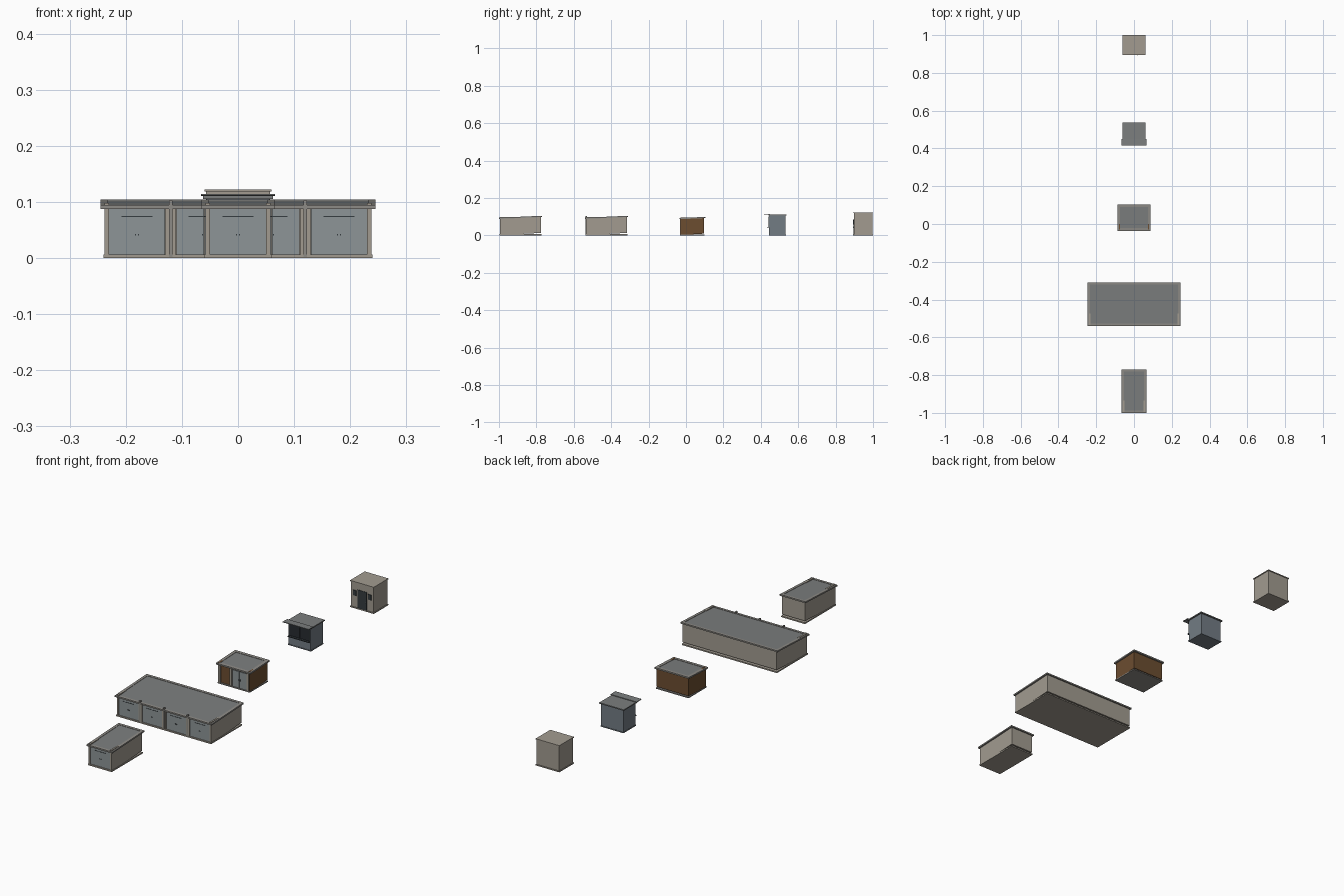
import bpy

cube = bpy.data.objects.get("Cube")
if cube:
    bpy.data.objects.remove(cube, do_unlink=True)


def material(name, r, g, b):
    m = bpy.data.materials.new(name)
    m.use_nodes = True
    m.diffuse_color = (r, g, b, 1)
    m.node_tree.nodes["Principled BSDF"].inputs["Base Color"].default_value = (r, g, b, 1)
    return m


PLASTER = material("plaster", .36, .33, .28)
STEEL = material("steel", .27, .30, .31)
ROOF = material("roofing", .20, .21, .21)
TRIM = material("trim", .27, .26, .24)
WOOD = material("wood", .15, .075, .03)
SLATE = material("slate", .17, .20, .23)
DARK = material("dark_metal", .035, .045, .05)
GLASS = material("dark_glass", .02, .025, .03)


def box(name, xs, ys, zs, mat, rise=0):
    """Box from ranges; rise lifts its back edge to make a slope."""
    verts = [(x, y, z + (rise if j else 0))
             for x in xs for j, y in enumerate(ys) for z in zs]
    faces = [(0, 1, 3, 2), (4, 6, 7, 5), (0, 4, 5, 1),
             (2, 3, 7, 6), (0, 2, 6, 4), (1, 5, 7, 3)]
    mesh = bpy.data.meshes.new(name)
    mesh.from_pydata(verts, [], faces)
    mesh.materials.append(mat)
    ob = bpy.data.objects.new(name, mesh)
    bpy.context.collection.objects.link(ob)
    return ob


def sloped_roof(name, half, y0, y1, low, rise, border):
    """Slab leaning back, with a raised trim on all four edges."""
    def at(y):
        return low + rise * (y - y0) / (y1 - y0)

    def piece(part, xs, ya, yb, under, over, mat):
        z = at(ya)
        box(f"{name}_{part}", xs, (ya, yb), (z - under, z + over), mat, at(yb) - z)

    piece("slab", (-half + border / 2, half - border / 2), y0 + .003, y1 - .003, .003, .001, ROOF)
    piece("front_trim", (-half, half), y0, y0 + border, .004, .0025, TRIM)
    piece("back_trim", (-half, half), y1 - border, y1, .004, .0025, TRIM)
    for side, s in (("left", 1), ("right", -1)):
        xs = sorted((s * half, s * (half - border)))
        piece(side + "_trim", xs, y0 + border, y1 - border, .004, .0025, TRIM)


def garage(name, bays, y0):
    """Row of garage bays with double steel doors."""
    pitch, depth = .12, .22
    half = bays * pitch / 2 - .002
    y1 = y0 + depth
    box(name + "_plinth", (-half - .002, half + .002), (y0 - .002, y1 + .002), (0, .006), PLASTER)
    box(name + "_body", (-half, half), (y0 + .006, y1), (.002, .089), PLASTER, .011)
    for s in (-1, 1):
        xs = sorted((s * half, s * (half - .008)))
        box(name + "_side_wall", xs, (y0, y0 + .06), (.002, .098), PLASTER)
    box(name + "_lintel", (-half, half), (y0, y0 + .01), (.087, .092), PLASTER)
    # Pillars with a slim downpipe between neighbouring bays
    for i in range(1, bays):
        x = -bays * pitch / 2 + i * pitch
        box(name + "_pillar", (x - .009, x + .009), (y0, y0 + .01), (.002, .09), PLASTER)
        box(name + "_downpipe", (x - .003, x + .003), (y0 - .003, y0 + .006), (.002, .102), TRIM)
    # Doors, vents and handles
    for i in range(bays):
        x = (i - (bays - 1) / 2) * pitch
        for s in (-1, 1):
            xs = sorted((x + s * .0003, x + s * .05))
            box(name + "_door_leaf", xs, (y0 + .003, y0 + .008), (.006, .087), STEEL)
            cx = x + s * .003
            box(name + "_handle", (cx - .001, cx + .001), (y0 + .001, y0 + .004), (.040, .043), DARK)
        box(name + "_vent", (x - .028, x + .028), (y0 + .002, y0 + .004), (.073, .075), DARK)
    sloped_roof(name + "_roof", half + .007, y0 - .005, y1 + .006, .0915, .0105, .012)


garage("single_garage", 1, -.995)
garage("row_garage", 4, -.535)

# Wooden pavilion
W, Y0, Y1 = .08, -.03, .097
box("pavilion_plinth", (-W - .002, W + .002), (Y0 - .002, Y1 + .002), (0, .005), TRIM)
box("pavilion_body", (-W, W), (Y0 + .004, Y1), (.002, .087), WOOD, .007)
for s in (-1, 1):
    xs = sorted((s * W, s * (W - .006)))
    box("pavilion_side_wall", xs, (Y0, Y0 + .04), (.002, .094), WOOD)
for x in (-.074, -.016, .07):
    box("pavilion_post", (x - .006, x + .006), (Y0 - .001, Y0 + .006), (.002, .09), PLASTER)
for xs in ((-.008, .026), (.028, .062)):
    box("pavilion_door", xs, (Y0 + .001, Y0 + .006), (.005, .08), STEEL)
for x in (.023, .031):
    box("pavilion_handle", (x - .001, x + .001), (Y0 - .001, Y0 + .002), (.038, .046), DARK)
sloped_roof("pavilion_roof", .087, -.036, .104, .09, .006, .014)

# Slate kiosk with serving window and visor
W, Y0, Y1 = .056, .445, .532
box("kiosk_plinth", (-W - .002, W + .002), (Y0 - .002, Y1 + .002), (0, .004), SLATE)
box("kiosk_body", (-W, W), (Y0, Y1), (.002, .106), SLATE)
box("kiosk_roof", (-W - .006, W + .006), (Y0 - .003, Y1 + .006), (.105, .110), ROOF)
box("kiosk_visor", (-.066, .066), (.416, .45), (.111, .114), ROOF, -.001)
for s in (-1, 1):
    xs = sorted((s * .002, s * .05))
    box("kiosk_window", xs, (Y0 - .001, Y0 + .003), (.045, .096), GLASS)
    xs = sorted((s * .05, s * .054))
    box("kiosk_window_frame", xs, (Y0 - .003, Y0 + .003), (.042, .1), DARK)
box("kiosk_mullion", (-.002, .002), (Y0 - .003, Y0 + .003), (.042, .1), DARK)
box("kiosk_window_head", (-.054, .054), (Y0 - .003, Y0 + .003), (.096, .1), DARK)
box("kiosk_counter", (-.054, .054), (Y0 - .011, Y0 + .003), (.041, .045), DARK)

# Guardhouse with central door and wall lamps
W, Y0, Y1 = .057, .897, .997
box("guardhouse_plinth", (-W - .003, W + .003), (Y0 - .003, Y1 + .003), (0, .005), PLASTER)
box("guardhouse_body", (-W, W), (Y0, Y1), (.002, .12), PLASTER)
box("guardhouse_roof", (-W - .003, W + .003), (Y0 - .003, Y1 + .003), (.118, .122), PLASTER)
box("guardhouse_door", (-.023, .023), (Y0 - .002, Y0 + .003), (.005, .088), DARK)
box("guardhouse_handle", (.016, .019), (Y0 - .004, Y0), (.04, .046), STEEL)
for s in (-1, 1):
    xs = sorted((s * .03, s * .046))
    box("guardhouse_lamp", xs, (Y0 - .003, Y0 + .003), (.058, .082), DARK)
